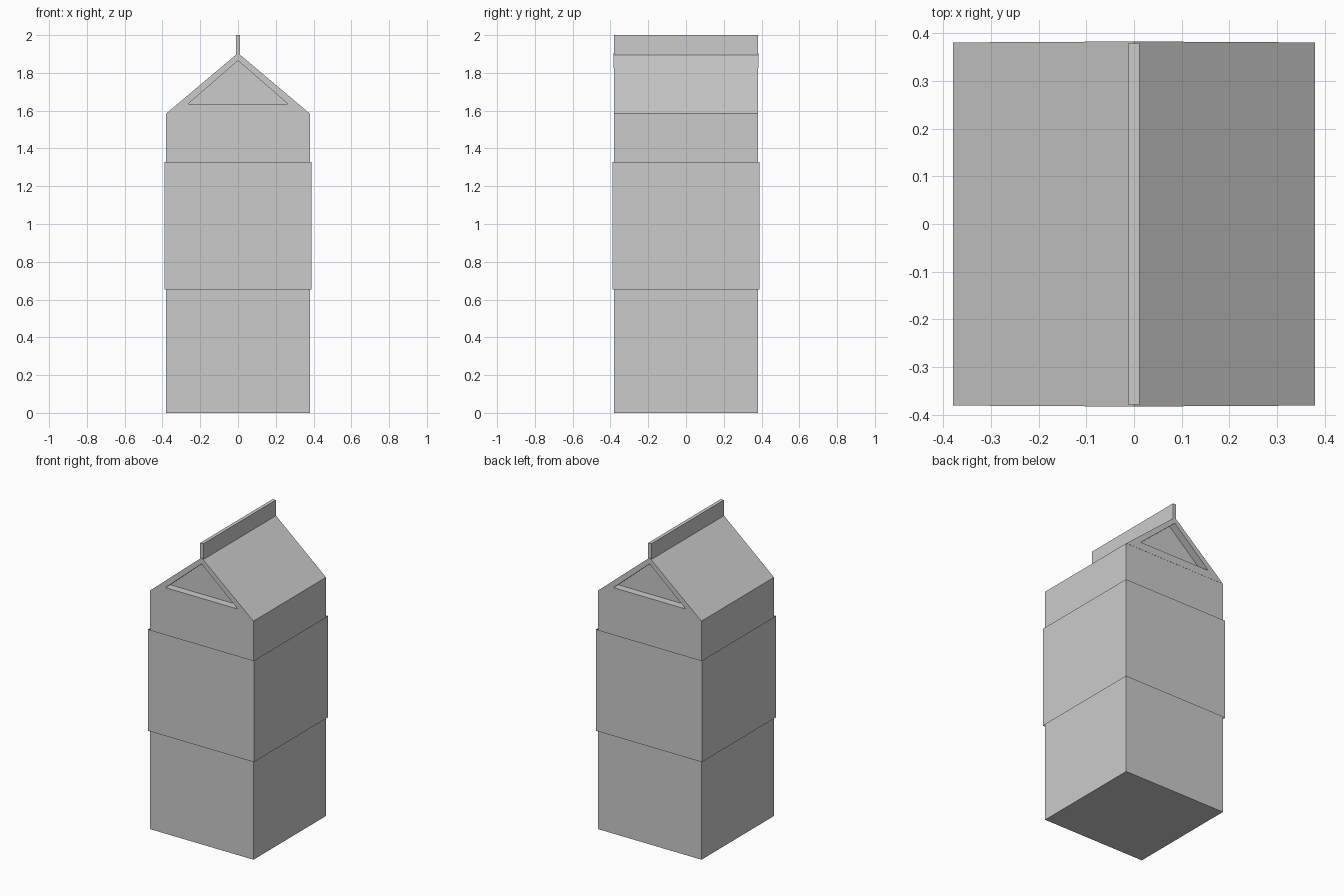
import bpy, bmesh

if "Cube" in bpy.data.objects:
    bpy.data.objects.remove(bpy.data.objects["Cube"])

W = 0.38          # half width of the carton
EAVE, RIDGE = 1.585, 1.905


def finish(bm, name):
    bmesh.ops.recalc_face_normals(bm, faces=bm.faces[:])
    mesh = bpy.data.meshes.new(name)
    bm.to_mesh(mesh)
    bm.free()
    obj = bpy.data.objects.new(name, mesh)
    bpy.context.collection.objects.link(obj)
    return obj


def box(name, hx, hy, z0, z1, capped=True):
    bm = bmesh.new()
    bmesh.ops.create_cube(bm, size=1)
    for v in bm.verts:
        v.co = (v.co.x * 2 * hx, v.co.y * 2 * hy, z0 + (v.co.z + 0.5) * (z1 - z0))
    if not capped:
        caps = [f for f in bm.faces if abs(f.normal.z) > 0.9]
        bmesh.ops.delete(bm, geom=caps, context='FACES_ONLY')
    return finish(bm, name)


# Carton body and top sealing fin
box("carton_body", W, W, 0, EAVE)
box("top_fin", 0.0115, 0.38, RIDGE - 0.01, 2.0)

# Label sleeve: open wrap around the body
box("label_sleeve", 0.389, 0.389, 0.654, 1.328, capped=False)

# Gable roof with a recessed triangle at each end
outer = [(-W, EAVE), (W, EAVE), (0, RIDGE)]
inner = [(-0.265, 1.635), (0.265, 1.635), (0, 1.865)]
bm = bmesh.new()
ends = []
for side in (-1, 1):
    def end_y(z):
        return side * (W + 0.001 + 0.002 * (z - EAVE) / (RIDGE - EAVE))
    rim = [bm.verts.new((x, end_y(z), z)) for x, z in outer]
    lip = [bm.verts.new((x, end_y(z), z)) for x, z in inner]
    floor = [bm.verts.new((x, end_y(z) - side * 0.05, z)) for x, z in inner]
    for a, b in ((rim, lip), (lip, floor)):
        for i in range(3):
            j = (i + 1) % 3
            bm.faces.new((a[i], a[j], b[j], b[i]))
    bm.faces.new(floor)
    ends.append(rim)
front, back = ends
for i in range(3):
    j = (i + 1) % 3
    bm.faces.new((front[i], front[j], back[j], back[i]))
finish(bm, "gable_roof")
